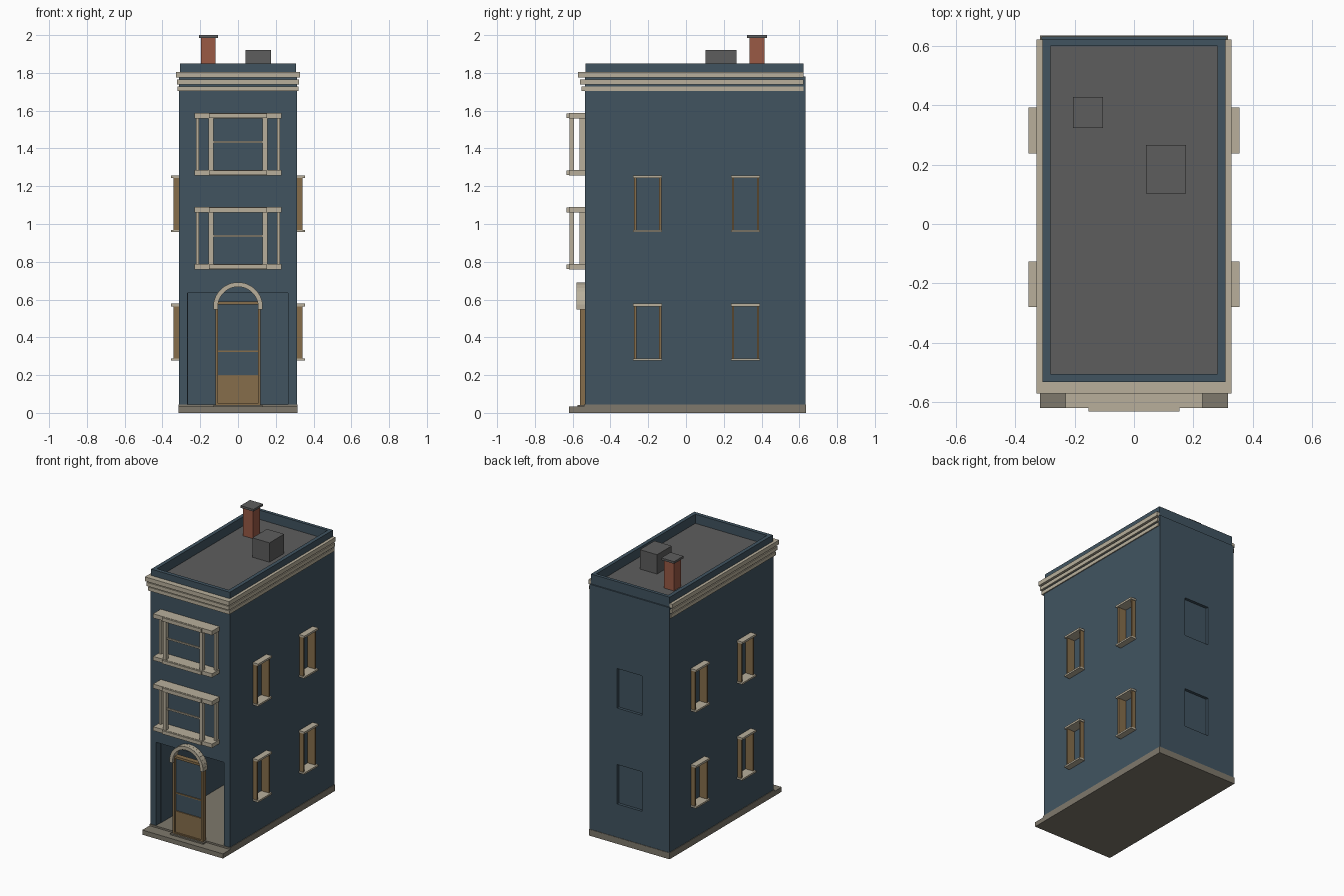
import bpy, bmesh, math
from mathutils import Matrix

cube = bpy.data.objects.get("Cube")
if cube:
    bpy.data.objects.remove(cube, do_unlink=True)


def material(name, r, g, b):
    m = bpy.data.materials.new(name)
    m.use_nodes = True
    m.diffuse_color = (r, g, b, 1)
    m.node_tree.nodes["Principled BSDF"].inputs["Base Color"].default_value = (r, g, b, 1)
    return m


BLUE = material("slate blue paint", 0.052, 0.088, 0.118)
CREAM = material("cream trim", 0.48, 0.43, 0.33)
WOOD = material("varnished wood", 0.24, 0.155, 0.07)
STONE = material("grey stone", 0.21, 0.19, 0.15)
ROOF = material("roof grey", 0.11, 0.11, 0.11)
BRICK = material("red brick", 0.32, 0.1, 0.06)


def boxes(name, mat, *spans):
    """One object from boxes given as (x0, x1, y0, y1, z0, z1)."""
    bm = bmesh.new()
    for x0, x1, y0, y1, z0, z1 in spans:
        place = Matrix.Translation(((x0 + x1) / 2, (y0 + y1) / 2, (z0 + z1) / 2))
        size = Matrix.Diagonal((x1 - x0, y1 - y0, z1 - z0, 1))
        bmesh.ops.create_cube(bm, size=1, matrix=place @ size)
    return finish(name, mat, bm)


def finish(name, mat, bm):
    mesh = bpy.data.meshes.new(name)
    bm.to_mesh(mesh)
    bm.free()
    mesh.materials.append(mat)
    ob = bpy.data.objects.new(name, mesh)
    bpy.context.collection.objects.link(ob)
    return ob


def cut(target, *spans):
    """Subtract boxes from the target and drop the cutter."""
    cutter = boxes("cutter", BLUE, *spans)
    cutter.hide_render = True
    mod = target.modifiers.new("cut", "BOOLEAN")
    mod.operation, mod.solver, mod.object = "DIFFERENCE", "EXACT", cutter
    bpy.context.view_layer.objects.active = target
    bpy.ops.object.modifier_apply(modifier=mod.name)
    bpy.data.objects.remove(cutter, do_unlink=True)


W, FRONT, BACK = 0.312, -0.535, 0.632
FLOOR, ROOF_Z = 0.045, 1.78
STOREYS = (0.28, 0.96)          # sill heights of side and back windows
WIN_H = 0.29
SIDE_Y = (-0.203, 0.315)        # side window centres

# Plinth and front step
boxes("plinth", STONE, (-0.316, 0.316, FRONT - 0.005, 0.635, 0, FLOOR))
boxes("front_step", STONE, (-0.316, 0.316, -0.62, FRONT, 0, 0.033))

# Hollow house body with porch opening and window recesses
body = boxes("house_walls", BLUE, (-W, W, FRONT, BACK, FLOOR, ROOF_Z))
cut(body, (-0.265, 0.265, FRONT + 0.03, 0.58, FLOOR - 0.01, 1.7))
cut(body, (-0.268, 0.266, FRONT - 0.1, FRONT + 0.05, FLOOR - 0.01, 0.635))
recesses = []
for z in STOREYS:
    recesses.append((-0.097, 0.097, BACK - 0.02, BACK + 0.1, z, z + WIN_H - 0.01))
    for y in SIDE_Y:
        for x in (-W, W):
            recesses.append((x - 0.03, x + 0.03, y - 0.07, y + 0.07, z, z + WIN_H))
cut(body, *recesses)

# Parapet ring around the flat roof
parapet = boxes("parapet", BLUE, (-0.308, 0.308, FRONT + 0.003, 0.623, ROOF_Z - 0.01, 1.85))
cut(parapet, (-0.281, 0.281, -0.505, 0.6, ROOF_Z - 0.1, 1.95))
boxes("flat_roof", ROOF, (-0.283, 0.283, -0.507, 0.602, ROOF_Z - 0.02, ROOF_Z + 0.005))

# Cornice: three stepped bands on the front and both sides
for i, (z0, z1) in enumerate(((1.703, 1.728), (1.738, 1.764), (1.775, 1.805))):
    out = 0.319 + 0.005 * i
    front = -0.552 - 0.01 * i
    boxes("cornice_band_%d" % (i + 1), CREAM,
          (-out, out, front, FRONT + 0.01, z0, z1),
          (-out, -0.3, FRONT, 0.622, z0, z1),
          (0.3, out, FRONT, 0.622, z0, z1))

# Side windows: wooden jambs with cream lintel and sill
for z in STOREYS:
    for y in SIDE_Y:
        for side, s in (("left", 1), ("right", -1)):
            def out(a, b, y0, y1, z0, z1):
                return (*sorted((s * a, s * b)), y0, y1, z0, z1)
            tag = "%s_%s_%s" % (side, "upper" if z > 0.5 else "lower", "front" if y < 0 else "rear")
            boxes("window_jambs_" + tag, WOOD,
                  out(0.283, 0.342, y - 0.072, y - 0.06, z, z + WIN_H),
                  out(0.283, 0.342, y + 0.06, y + 0.072, z, z + WIN_H))
            boxes("window_trim_" + tag, CREAM,
                  out(0.283, 0.355, y - 0.077, y + 0.077, z - 0.003, z + 0.009),
                  out(0.283, 0.355, y - 0.077, y + 0.077, z + WIN_H - 0.006, z + WIN_H + 0.008))

# Front bay windows
for name, z in (("lower", 0.76), ("upper", 1.258)):
    top = z + 0.33
    boxes("bay_slabs_" + name, CREAM,
          (-0.231, 0.231, -0.62, FRONT + 0.01, z, z + 0.028),
          (-0.153, 0.153, -0.632, -0.61, z + 0.002, z + 0.026),
          (-0.231, 0.231, -0.62, FRONT + 0.01, top - 0.03, top),
          (-0.153, 0.153, -0.632, -0.61, top - 0.028, top - 0.002))
    posts = []
    for s in (-1, 1):
        for x, half, y0, y1 in ((0.143, 0.012, -0.618, -0.593), (0.215, 0.008, -0.565, FRONT + 0.01)):
            posts.append((s * x - half, s * x + half, y0, y1, z + 0.02, top - 0.02))
    boxes("bay_posts_" + name, CREAM, *posts)
    boxes("bay_glazing_bar_" + name, CREAM, (-0.135, 0.135, -0.612, -0.6, z + 0.172, z + 0.182))

# Front door: jambs, head, rail, panel, glass and threshold
boxes("door_frame", WOOD,
      (-0.118, -0.105, -0.562, FRONT + 0.01, 0.04, 0.59),
      (0.105, 0.118, -0.562, FRONT + 0.01, 0.04, 0.59),
      (-0.118, 0.118, -0.562, FRONT + 0.01, 0.574, 0.59),
      (-0.118, 0.118, -0.562, FRONT + 0.01, 0.036, 0.05))
boxes("door_panel", WOOD,
      (-0.106, 0.106, -0.552, FRONT + 0.005, 0.05, 0.2),
      (-0.106, 0.106, -0.552, FRONT + 0.005, 0.322, 0.33))
boxes("door_glass", BLUE, (-0.106, 0.106, -0.545, FRONT + 0.005, 0.2, 0.575))
boxes("door_threshold", STONE, (-0.13, 0.13, -0.575, FRONT, 0.03, 0.042))

# Door arch made of small blocks
bm = bmesh.new()
count, radius = 17, 0.119
for i in range(count):
    turn = Matrix.Rotation(-math.pi * i / (count - 1), 4, "Y")
    bmesh.ops.create_cube(bm, size=1, matrix=Matrix.Translation((0, -0.555, 0.56)) @ turn
                          @ Matrix.Translation((radius, 0, 0)) @ Matrix.Diagonal((0.024, 0.05, 0.025, 1)))
finish("door_arch", CREAM, bm)

# Chimney and roof vent
boxes("chimney", BRICK, (-0.195, -0.118, 0.335, 0.415, ROOF_Z, 1.987))
boxes("chimney_cap", ROOF, (-0.206, -0.105, 0.323, 0.428, 1.985, 2.0))
boxes("roof_vent", ROOF, (0.04, 0.175, 0.103, 0.267, ROOF_Z, 1.922))
